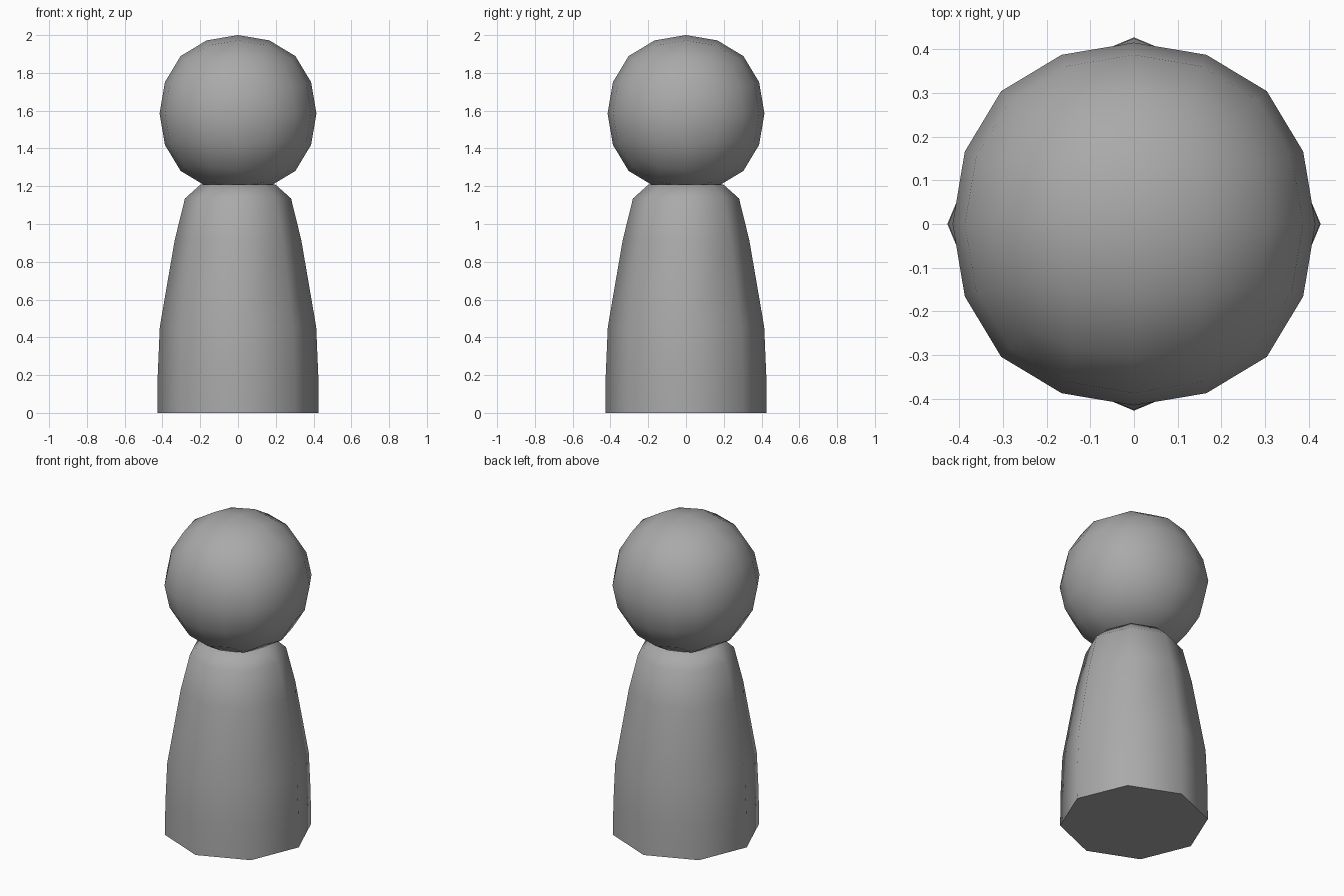
import bpy, bmesh, math

cube = bpy.data.objects.get("Cube")
if cube:
    bpy.data.objects.remove(cube, do_unlink=True)

# Plain grey material
grey = bpy.data.materials.new("plain grey")
grey.use_nodes = True
grey.diffuse_color = (0.4, 0.4, 0.4, 1)
grey.node_tree.nodes["Principled BSDF"].inputs["Base Color"].default_value = grey.diffuse_color


def add_part(name, bm, angle):
    bmesh.ops.recalc_face_normals(bm, faces=bm.faces)
    mesh = bpy.data.meshes.new(name)
    bm.to_mesh(mesh)
    bm.free()
    mesh.materials.append(grey)
    part = bpy.data.objects.new(name, mesh)
    bpy.context.collection.objects.link(part)
    bpy.ops.object.select_all(action='DESELECT')
    part.select_set(True)
    bpy.context.view_layer.objects.active = part
    bpy.ops.object.shade_smooth_by_angle(angle=math.radians(angle))
    return part


# Body: eight-sided tapering turned profile, with corners on the axes
SIDES = 8
profile = [(0.427, 0), (0.425, 0.2), (0.414, 0.455), (0.335, 0.915),
           (0.281, 1.135), (0.197, 1.21)]
bm = bmesh.new()
rings = []
for radius, z in profile:
    ring = []
    for i in range(SIDES):
        a = math.tau * i / SIDES
        ring.append(bm.verts.new((radius * math.cos(a), radius * math.sin(a), z)))
    rings.append(ring)
for low, high in zip(rings, rings[1:]):
    for i in range(SIDES):
        j = (i + 1) % SIDES
        bm.faces.new((low[i], low[j], high[j], high[i]))
bm.faces.new(rings[0])
bm.faces.new(rings[-1])
add_part("body", bm, 60)

# Head: cube rounded into a ball by subdivision
bm = bmesh.new()
bmesh.ops.create_cube(bm, size=0.945)
head = add_part("head", bm, 180)
head.location.z = 1.585
rounding = head.modifiers.new("rounding", 'SUBSURF')
rounding.levels = rounding.render_levels = 2
rounding.use_limit_surface = False
